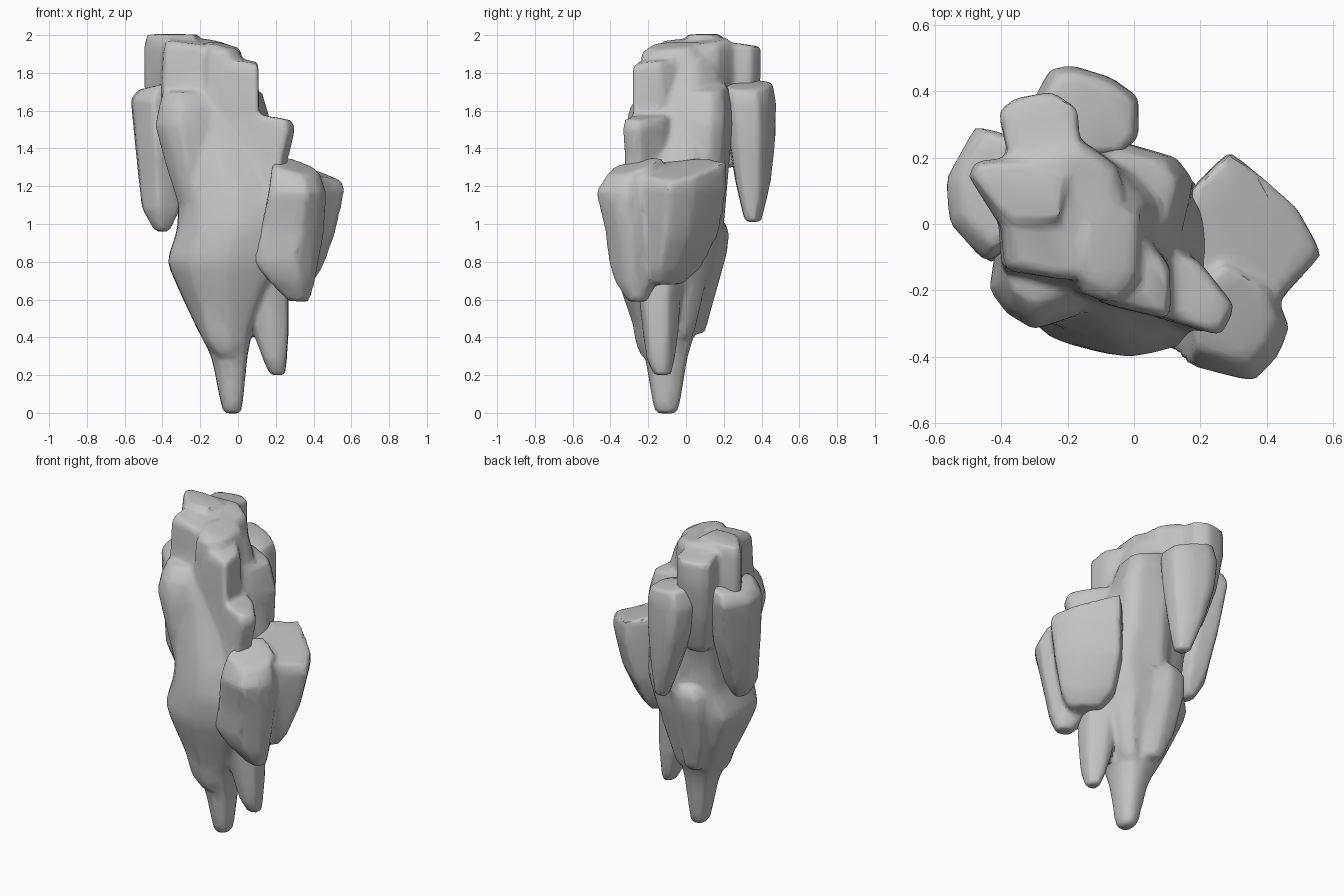
import bpy
import bmesh
import math
import random

old = bpy.data.objects.get("Cube")
if old:
    bpy.data.objects.remove(old)

random.seed(4)

# Single stone colour
stone = bpy.data.materials.new("grey stone")
stone.use_nodes = True
stone.diffuse_color = (.55, .55, .55, 1)
stone.node_tree.nodes["Principled BSDF"].inputs["Base Color"].default_value = stone.diffuse_color


def normalise(points):
    """Scale an outline so that it fills the square from -1 to 1."""
    xs, ys = zip(*points)
    fit = lambda value, values: 2 * (value - min(values)) / (max(values) - min(values)) - 1
    return [(fit(x, xs), fit(y, ys)) for x, y in points]


def rough_outline(sides):
    """An irregular, slightly squared ring of points."""
    points = []
    for i in range(sides):
        angle = (i + random.uniform(-.2, .2)) * math.tau / sides + .4
        c, s = math.cos(angle), math.sin(angle)
        radius = (abs(c) ** 3 + abs(s) ** 3) ** (-1 / 3) * random.uniform(.92, 1.04)
        points.append((radius * c, radius * s))
    return normalise(points)


def rock(name, rings, outline=None, sides=8, tilt=(0, 0), crease=.55):
    """Loft rings of (z, left, right, front, back) into one rock mass.
    The tilt slopes the cap along x and y."""
    shape = normalise(outline) if outline else rough_outline(sides)
    bm = bmesh.new()
    loops = []
    for z, x0, x1, y0, y1 in rings:
        cap = z == rings[-1][0]
        loop = []
        for u, v in shape:
            x = (x0 + x1) / 2 + u * (x1 - x0) / 2
            y = (y0 + y1) / 2 + v * (y1 - y0) / 2
            lift = (tilt[0] * u + tilt[1] * v) if cap else 0
            loop.append(bm.verts.new((x, y, z + lift)))
        loops.append(loop)
    count = len(shape)
    for low, high in zip(loops, loops[1:]):
        for i in range(count):
            j = (i + 1) % count
            bm.faces.new((low[i], low[j], high[j], high[i]))
    bm.faces.new(loops[0][::-1])
    bm.faces.new(loops[-1])
    bmesh.ops.recalc_face_normals(bm, faces=bm.faces)

    # Partial creases keep worn, rounded ridges
    layer = bm.edges.layers.float.new("crease_edge")
    for edge in bm.edges:
        edge[layer] = crease
    mesh = bpy.data.meshes.new(name)
    bm.to_mesh(mesh)
    bm.free()
    mesh.materials.append(stone)
    obj = bpy.data.objects.new(name, mesh)
    bpy.context.collection.objects.link(obj)
    soften = obj.modifiers.new("soften", "SUBSURF")
    soften.levels = soften.render_levels = 2
    return obj


def weld(name, parts):
    """Fuse overlapping masses into one worn, faceted rock."""
    bpy.ops.object.select_all(action="DESELECT")
    for part in parts:
        part.select_set(True)
    bpy.context.view_layer.objects.active = parts[0]
    bpy.ops.object.convert(target="MESH")
    if len(parts) > 1:
        bpy.ops.object.join()
    obj = bpy.context.view_layer.objects.active
    obj.name = name
    fuse = obj.modifiers.new("fuse", "REMESH")
    fuse.mode = "VOXEL"
    fuse.voxel_size = .016
    wear = obj.modifiers.new("wear", "SMOOTH")
    wear.iterations = 3
    facet = obj.modifiers.new("facet", "DECIMATE")
    facet.ratio = .1
    bpy.ops.object.convert(target="MESH")
    bpy.ops.object.shade_smooth_by_angle(angle=math.radians(45))


# Main body, tapering down to the point
trunk = rock("trunk", [
    (-.005, -.08, .02, -.17, -.04),
    (.3, -.14, .05, -.22, .01),
    (.45, -.22, .08, -.28, .06),
    (.62, -.3, .15, -.34, .11),
    (.8, -.38, .25, -.4, .16),
    (.98, -.32, .29, -.41, .18),
    (1.15, -.32, .27, -.38, .2),
    (1.35, -.38, .21, -.32, .22),
    (1.56, -.42, .13, -.26, .22),
    (1.72, -.4, .08, -.2, .2),
    (1.9, -.38, .02, -.16, .18)], sides=10, crease=.4)

# Low ribs and lobes on the front and the back
toe = rock("toe", [
    (.3, -.12, .02, -.24, -.1),
    (.38, -.19, .05, -.27, -.08),
    (.5, -.23, .08, -.29, -.06),
    (.7, -.27, .1, -.34, -.05)], sides=7)
rib = rock("rib", [
    (.42, -.15, -.04, 0, .1),
    (.6, -.22, -.02, 0, .15),
    (.85, -.25, 0, 0, .22),
    (.95, -.24, 0, .02, .23),
    (1.01, -.2, -.03, .04, .21)], sides=7)
panel = rock("panel", [
    (.4, -.04, .07, -.1, .04),
    (.7, -.04, .16, -.1, .11),
    (1.05, -.06, .2, -.1, .17),
    (1.15, -.05, .18, -.1, .17)], sides=7)
chest = rock("chest", [
    (1.05, -.3, -.1, -.3, 0),
    (1.3, -.38, -.1, -.31, 0),
    (1.52, -.44, -.12, -.32, 0),
    (1.62, -.42, -.14, -.3, 0),
    (1.7, -.4, -.16, -.24, 0)],
    outline=[(-.43, -.2), (-.38, -.27), (-.3, -.32), (-.15, -.27), (-.12, 0), (-.4, 0)])

# Spike hanging beside the point
spike = rock("spike", [
    (.2, .17, .25, -.17, -.08),
    (.28, .13, .26, -.21, -.06),
    (.42, .08, .27, -.23, -.04),
    (.6, .05, .27, -.25, -.03),
    (.85, .04, .26, -.28, .02)], sides=7)

# Stepped ledge growing out of the body
ledge = rock("ledge", [
    (.95, -.02, .2, -.36, -.04),
    (1.2, -.02, .25, -.34, -.02),
    (1.35, 0, .27, -.33, -.03),
    (1.5, .03, .31, -.34, -.04),
    (1.57, .04, .29, -.33, -.05)],
    outline=[(.05, -.26), (.26, -.33), (.3, -.24), (.2, -.1), (.06, -.03)],
    tilt=(-.02, 0), crease=.6)

# Shoulder beside the crown
shoulder = rock("shoulder", [
    (.95, -.12, .15, -.14, .2),
    (1.3, -.13, .18, -.14, .23),
    (1.53, -.13, .18, -.13, .25),
    (1.63, -.13, .15, -.12, .25),
    (1.73, -.12, .13, -.08, .22)],
    outline=[(-.13, .22), (-.04, .25), (.13, .2), (.18, .13),
             (.14, -.06), (.08, -.14), (-.13, -.14)], tilt=(-.03, 0))

# Crown of overlapping blocks
centre = rock("centre", [
    (1.4, -.41, -.02, -.2, .24),
    (1.8, -.41, -.02, -.17, .25),
    (1.93, -.4, -.03, -.17, .25),
    (1.97, -.38, -.06, -.15, .23)],
    outline=[(-.4, 0), (-.39, -.15), (-.2, -.18), (-.12, -.14), (-.07, 0),
             (-.04, .08), (-.06, .17), (-.16, .25), (-.36, .2)],
    tilt=(-.02, .02), crease=.6)
ridge = rock("ridge", [
    (1.4, -.2, .03, -.26, .1),
    (1.8, -.19, .03, -.24, .1),
    (1.91, -.18, .02, -.24, .1),
    (1.95, -.16, 0, -.19, .07)], sides=7, tilt=(-.02, .01), crease=.6)
front = rock("front", [
    (1.1, -.1, .14, -.32, .02),
    (1.4, -.11, .12, -.29, 0),
    (1.65, -.11, .11, -.29, 0),
    (1.82, -.1, .11, -.29, -.01),
    (1.87, -.09, .1, -.27, -.04)],
    outline=[(.1, -.28), (.1, -.12), (.02, 0), (-.07, -.02), (-.08, -.23)],
    tilt=(-.01, .01), crease=.65)
side = rock("side", [
    (1.45, -.46, -.25, .02, .2),
    (1.72, -.5, -.25, -.01, .2),
    (1.94, -.5, -.25, -.01, .2),
    (2.005, -.49, -.2, .01, .19)],
    outline=[(-.49, .14), (-.47, .18), (-.38, .19), (-.26, .14),
             (-.27, 0), (-.4, 0)], crease=.65)
back = rock("back", [
    (1.3, -.32, -.16, .1, .28),
    (1.55, -.38, -.16, .1, .36),
    (1.78, -.41, -.16, .08, .4),
    (1.96, -.41, -.16, .09, .4)],
    outline=[(-.42, .34), (-.37, .38), (-.25, .4), (-.17, .35),
             (-.16, .2), (-.2, .1), (-.36, .1)][::-1],
    tilt=(0, -.02), crease=.65)
weld("rock_body", [trunk, toe, rib, panel, chest, spike, ledge, shoulder,
                   centre, ridge, front, side, back])

# Broad block on the left with its front lobe
block = rock("block", [
    (.68, .2, .39, -.21, -.02),
    (.76, .13, .45, -.27, .08),
    (.95, .14, .52, -.28, .18),
    (1.18, .16, .57, -.28, .22),
    (1.29, .17, .56, -.26, .22)],
    outline=[(.17, .1), (.29, .22), (.4, .13), (.49, .05),
             (.56, -.08), (.45, -.2), (.42, -.26), (.2, -.22)],
    tilt=(-.06, .02), crease=.65)
lobe = rock("lobe", [
    (.59, .27, .38, -.31, -.2),
    (.7, .16, .41, -.38, -.15),
    (.8, .08, .43, -.41, -.12),
    (.97, .12, .46, -.43, -.12),
    (1.17, .16, .47, -.48, -.12),
    (1.31, .18, .43, -.42, -.12)],
    outline=[(.17, -.42), (.36, -.47), (.43, -.39), (.46, -.31),
             (.42, -.2), (.28, -.12), (.18, -.2)],
    tilt=(-.03, .04), crease=.6)
weld("side_block", [block, lobe])

# Columns hanging off the right and the back
weld("right_column", [rock("column", [
    (.96, -.44, -.36, -.06, .06),
    (1.08, -.51, -.3, -.1, .13),
    (1.35, -.54, -.28, -.12, .23),
    (1.66, -.57, -.28, -.12, .3),
    (1.74, -.53, -.28, -.07, .28)],
    outline=[(-.56, .13), (-.48, .29), (-.35, .25), (-.3, 0),
             (-.45, -.12), (-.55, 0)],
    tilt=(.03, 0), crease=.65)])
weld("back_column", [rock("column", [
    (1.01, -.12, -.03, .31, .4),
    (1.22, -.2, -.01, .26, .45),
    (1.45, -.28, .01, .22, .475),
    (1.64, -.31, .015, .2, .48),
    (1.74, -.28, 0, .2, .46)],
    outline=[(-.3, .38), (-.25, .46), (-.19, .47), (-.08, .44),
             (0, .39), (0, .29), (-.05, .25), (-.24, .24)], tilt=(-.03, 0))])
